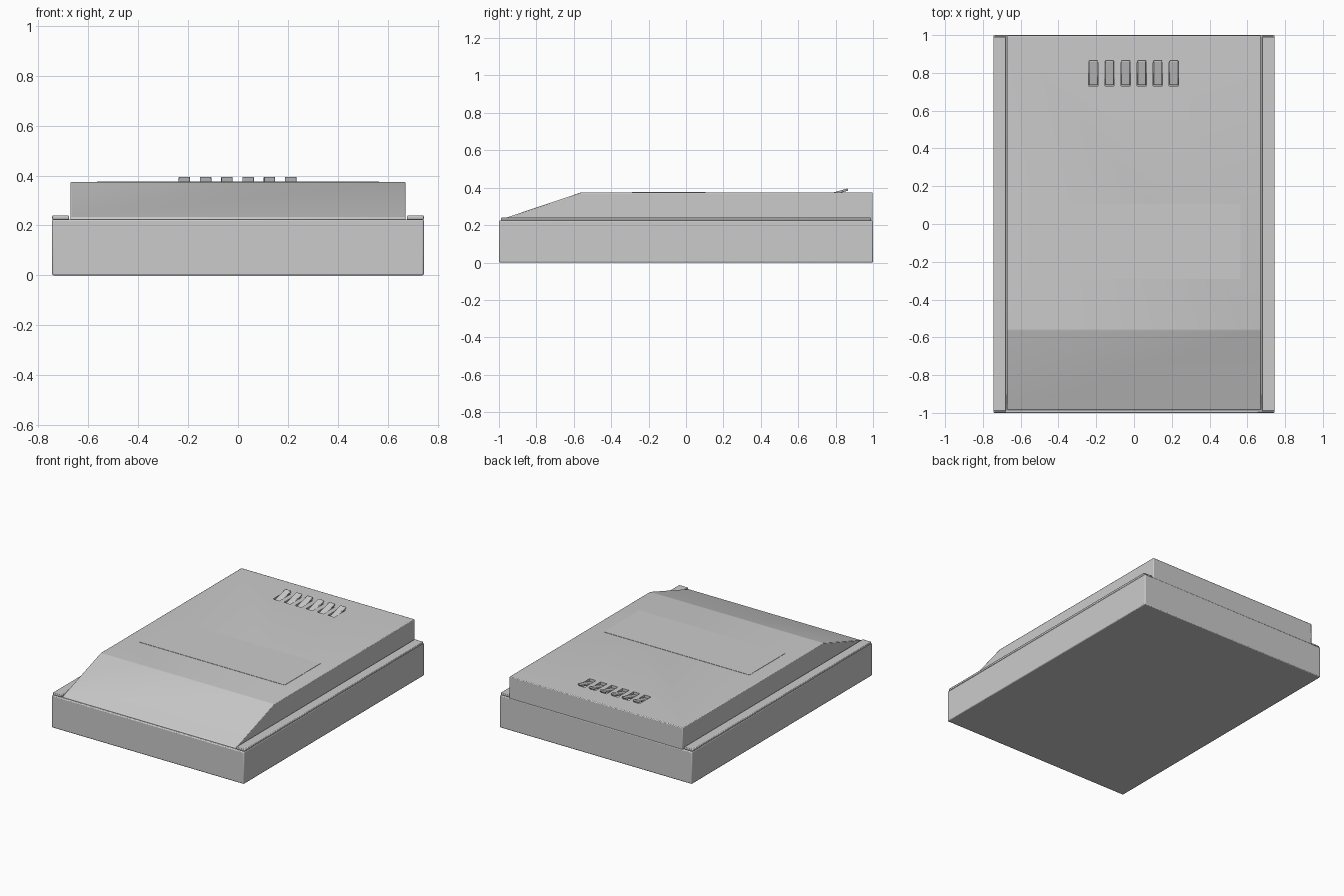
import bpy, bmesh
from math import atan2

if "Cube" in bpy.data.objects:
    bpy.data.objects.remove(bpy.data.objects["Cube"])


def box(name, x, y, z, bevel=0.0):
    """Axis-aligned box from (min, max) ranges, with optional small edge bevel."""
    bpy.ops.mesh.primitive_cube_add(size=1, location=(sum(x) / 2, sum(y) / 2, sum(z) / 2))
    ob = bpy.context.object
    ob.name = name
    ob.scale = (x[1] - x[0], y[1] - y[0], z[1] - z[0])
    bpy.ops.object.transform_apply(location=False, rotation=False, scale=True)
    if bevel:
        soften(ob, bevel)
    return ob


def soften(ob, width):
    mod = ob.modifiers.new("soft_edges", 'BEVEL')
    mod.width = width
    mod.segments = 2
    mod.limit_method = 'ANGLE'
    mod.angle_limit = 0.25


def extrude_x(name, profile, half):
    """Side profile (y, z) extruded across x."""
    bm = bmesh.new()
    face = bm.faces.new([bm.verts.new((-half, y, z)) for y, z in profile])
    ext = bmesh.ops.extrude_face_region(bm, geom=[face])
    verts = [g for g in ext["geom"] if isinstance(g, bmesh.types.BMVert)]
    bmesh.ops.translate(bm, verts=verts, vec=(2 * half, 0, 0))
    bmesh.ops.recalc_face_normals(bm, faces=bm.faces)
    mesh = bpy.data.meshes.new(name)
    bm.to_mesh(mesh)
    bm.free()
    ob = bpy.data.objects.new(name, mesh)
    bpy.context.collection.objects.link(ob)
    return ob


# Lower housing
box("base_tray", (-0.745, 0.745), (-1, 1), (0, 0.225), 0.006)

# Upper housing with sloping front
cover = extrude_x("upper_cover", [(-0.985, 0.22), (-0.985, 0.232), (-0.56, 0.375),
                                  (0.998, 0.375), (0.998, 0.22)], 0.672)
soften(cover, 0.005)

# Thin rails along both sides
for side, s in (("left", -1), ("right", 1)):
    box("side_rail_" + side, sorted((s * 0.677, s * 0.745)), (-0.99, 0.99),
        (0.224, 0.24), 0.004)

# Label panel lying on the cover
box("label_panel", (-0.565, 0.565), (-0.29, 0.105), (0.37, 0.377))

# Row of vent slots, each with a tilted slat rising towards the back
for i in range(6):
    x = -0.215 + i * 0.0853
    cutter = box(f"vent_cutter_{i}", (x - 0.025, x + 0.025), (0.73, 0.855), (0.345, 0.45))
    cutter.hide_render = True
    cutter.hide_viewport = True
    cutter.display_type = 'WIRE'
    cut = cover.modifiers.new(f"vent_slot_{i}", 'BOOLEAN')
    cut.operation = 'DIFFERENCE'
    cut.solver = 'EXACT'
    cut.object = cutter
    slat = box(f"vent_slat_{i}", (x - 0.023, x + 0.023), (0.733, 0.868), (0.366, 0.378), 0.004)
    slat.rotation_euler.x = atan2(0.02, 0.07)

# Smooth shading with crisp edges
for ob in bpy.context.scene.objects:
    if ob.hide_render:
        continue
    bpy.ops.object.select_all(action='DESELECT')
    ob.select_set(True)
    bpy.context.view_layer.objects.active = ob
    bpy.ops.object.shade_smooth_by_angle(angle=0.5)
